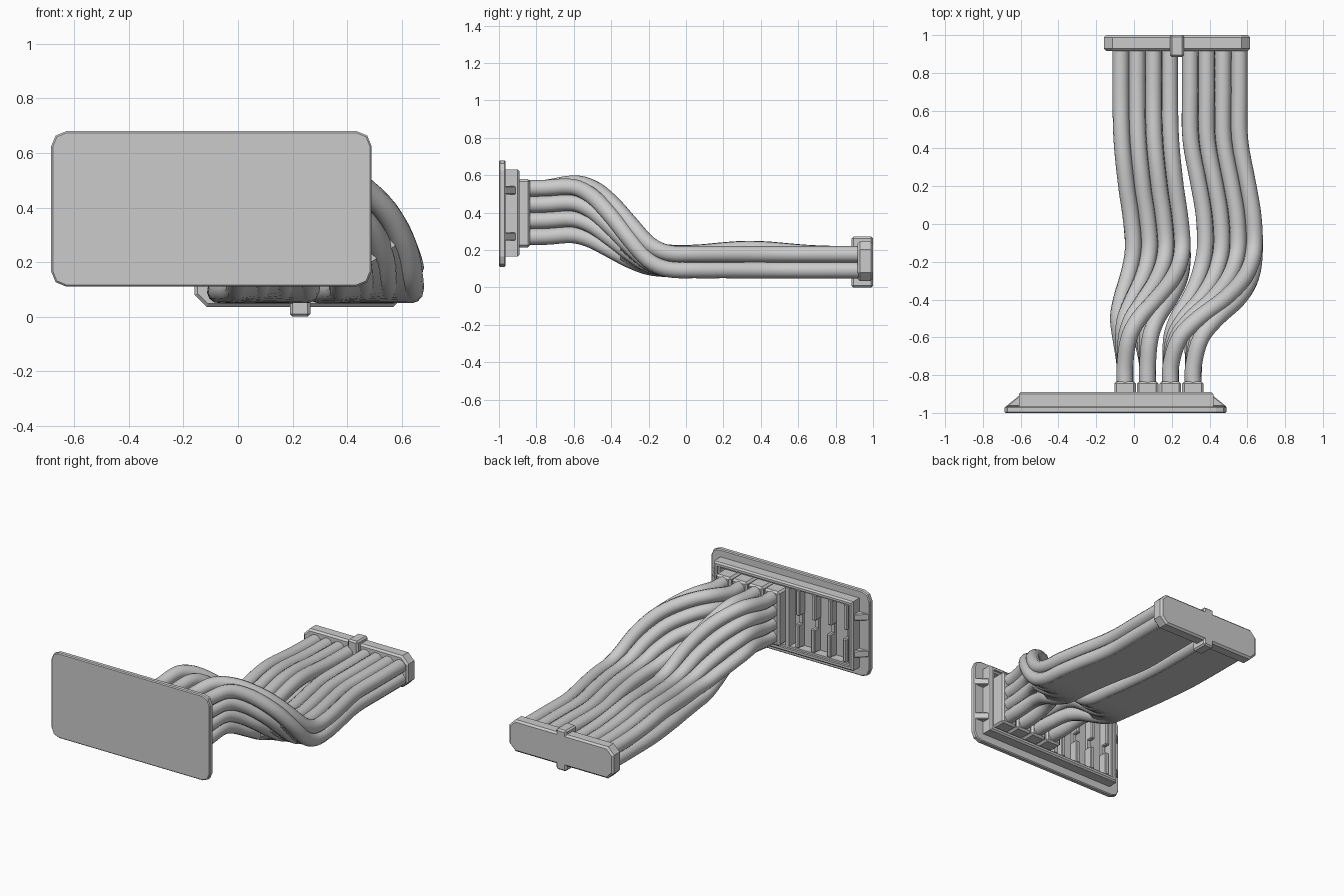
import bpy, bmesh, math
from mathutils import Vector

if "Cube" in bpy.data.objects:
    bpy.data.objects.remove(bpy.data.objects["Cube"])


def loft(name, loops, bevel=0.0, smooth=False):
    """Skin a list of equal-length closed loops and cap both ends."""
    bm = bmesh.new()
    rings = [[bm.verts.new(p) for p in lp] for lp in loops]
    n = len(rings[0])
    for a, b in zip(rings, rings[1:]):
        for i in range(n):
            j = (i + 1) % n
            bm.faces.new((a[i], a[j], b[j], b[i]))
    bm.faces.new(rings[0])
    bm.faces.new(rings[-1])
    bmesh.ops.recalc_face_normals(bm, faces=bm.faces[:])
    me = bpy.data.meshes.new(name)
    bm.to_mesh(me)
    bm.free()
    ob = bpy.data.objects.new(name, me)
    bpy.context.collection.objects.link(ob)
    if bevel:
        m = ob.modifiers.new("edge_bevel", 'BEVEL')
        m.width, m.segments, m.limit_method = bevel, 1, 'ANGLE'
        m.angle_limit = math.radians(50)
    if smooth:
        me.polygons.foreach_set("use_smooth", [True] * len(me.polygons))
    return ob


def outline(x0, x1, z0, z1, r, seg):
    """Rectangle in x/z with rounded (or chamfered) corners."""
    if r == 0:
        return [(x0, z0), (x1, z0), (x1, z1), (x0, z1)]
    pts = []
    corners = [(x1 - r, z1 - r), (x0 + r, z1 - r), (x0 + r, z0 + r), (x1 - r, z0 + r)]
    for k, (cx, cz) in enumerate(corners):
        for s in range(seg + 1):
            a = math.pi / 2 * (k + s / seg)
            pts.append((cx + r * math.cos(a), cz + r * math.sin(a)))
    return pts


def block(name, x0, x1, y0, y1, z0, z1, r=0.0, seg=1, bevel=0.0):
    pts = outline(x0, x1, z0, z1, r, seg)
    return loft(name, [[(x, y, z) for x, z in pts] for y in (y0, y1)], bevel)


# Wall plate
block("wall_plate", -.685, .49, -1, -.965, .11, .68, .055, 2, .006)

# Socket frame: hollow ring around a recess
outer, lip, inner = (-.61, .42, .165, .63), (-.60, .41, .175, .62), (-.572, .382, .203, .592)
ring = [(outer, -.967), (outer, -.90), (lip, -.89), ((-.585, .395, .19, .605), -.89),
        ((-.585, .395, .19, .605), -.905), (inner, -.905), (inner, -.967)]
loft("socket_frame", [[(x, y, z) for x, z in outline(*q, 0, 1)] for q, y in ring])

# Wedge clips on both sides of the frame
for z0, z1 in ((.25, .295), (.497, .542)):
    for name, xa, xb in (("left_clip", -.68, -.605), ("right_clip", .49, .415)):
        tri = [(xa, -.967), (xb, -.967), (xb, -.91), (xb + (xa - xb) * .1, -.912)]
        loft(name, [[(x, y, z) for x, y in tri] for z in (z0, z1)], .005)

# Ribs in the four empty sockets
block("socket_end_wall", -.135, -.108, -.967, -.90, .203, .592)
for i in range(4):
    x = -.19 - .118 * i
    block("rib_base", x - .012, x + .012, -.967, -.945, .203, .592)
    block("upper_rib", x - .018, x + .012, -.967, -.905, .42, .592, bevel=.006)
    block("lower_rib", x - .012, x + .018, -.967, -.905, .203, .36, bevel=.006)

# Four plugs seated in the frame
for i in range(4):
    c = -.047 + .1195 * i
    block("plug", c - .057, c + .057, -.967, -.833, .215, .58, bevel=.012)

# Cable bundle guide: y, left centre x, right centre x, centre z, twist, column half gap
GUIDE = [
    (-.86, .012, .253, .40, 0, .060), (-.75, .012, .255, .402, 0, .060),
    (-.6, .008, .278, .418, 10, .057), (-.5, .02, .335, .392, 25, .053),
    (-.4, .06, .42, .327, 45, .050), (-.3, .10, .475, .245, 65, .047),
    (-.2, .122, .50, .172, 82, .044), (-.1, .126, .508, .142, 90, .0425),
    (.05, .112, .50, .136, 90, .0425), (.2, .09, .475, .136, 90, .0425),
    (.45, .065, .43, .135, 90, .0425), (.7, .06, .428, .135, 90, .0425),
    (.94, .06, .428, .135, 90, .0425)]
R, STEPS = .044, 4


def samples():
    """Smooth interpolation through the guide stations."""
    out = []
    last = len(GUIDE) - 1
    slope = []
    for i in range(len(GUIDE)):
        a, b = GUIDE[max(i - 1, 0)], GUIDE[min(i + 1, last)]
        slope.append([(q - p) / (b[0] - a[0]) for p, q in zip(a, b)])
    for i in range(last):
        a, b = GUIDE[i], GUIDE[i + 1]
        h = b[0] - a[0]
        for s in range(STEPS + (i == last - 1)):
            t = s / STEPS
            c = (2*t**3 - 3*t*t + 1, (t**3 - 2*t*t + t) * h, 3*t*t - 2*t**3, (t**3 - t*t) * h)
            out.append([c[0]*p + c[1]*m + c[2]*q + c[3]*n
                        for p, m, q, n in zip(a, slope[i], b, slope[i + 1])])
    return out


def place(st, side, u, v):
    """Point across the twisted bundle: u over the columns, v up the stack."""
    a = math.radians(st[4])
    x = st[1 + side] + u * math.cos(a) + v * math.sin(a)
    z = st[3] - u * math.sin(a) + v * math.cos(a)
    if side == 0 and u < 0:
        z += .028 * math.exp(-((st[0] - .35) / .25) ** 2)
    return Vector((x, st[0], z))


PATH = samples()
for side, label in enumerate(("left", "right")):
    cu = bpy.data.curves.new(label + "_cables", 'CURVE')
    cu.dimensions = '3D'
    cu.bevel_depth, cu.bevel_resolution = R, 4
    cu.use_fill_caps = True
    for col in (-1, 1):
        for row in range(4):
            sp = cu.splines.new('POLY')
            sp.points.add(len(PATH) - 1)
            for p, st in zip(sp.points, PATH):
                p.co = (*place(st, side, col * st[5], (row - 1.5) * .0865), 1)
            sp.use_smooth = True
    ob = bpy.data.objects.new(label + "_cables", cu)
    bpy.context.collection.objects.link(ob)
    bpy.ops.object.select_all(action='DESELECT')
    ob.select_set(True)
    bpy.context.view_layer.objects.active = ob
    bpy.ops.object.convert(target='MESH')

    # Flat backing sheet under the bundle
    loops = [[place(st, side, u, v) for u, v in
              ((st[5], -.13), (st[5], .13), (st[5] + R, .13), (st[5] + R, -.13))]
             for st in PATH if st[0] > -.36]
    sheet = loft(label + "_backing", loops)
    bpy.ops.object.select_all(action='DESELECT')
    sheet.select_set(True)
    bpy.context.view_layer.objects.active = sheet
    bpy.ops.object.shade_smooth_by_angle(angle=math.radians(30))

# End connector with a centre latch
block("end_connector", -.16, .615, .917, 1, .035, .247, .045, 1, .012)
block("latch", .19, .265, .885, 1, 0, .272, bevel=.01)
